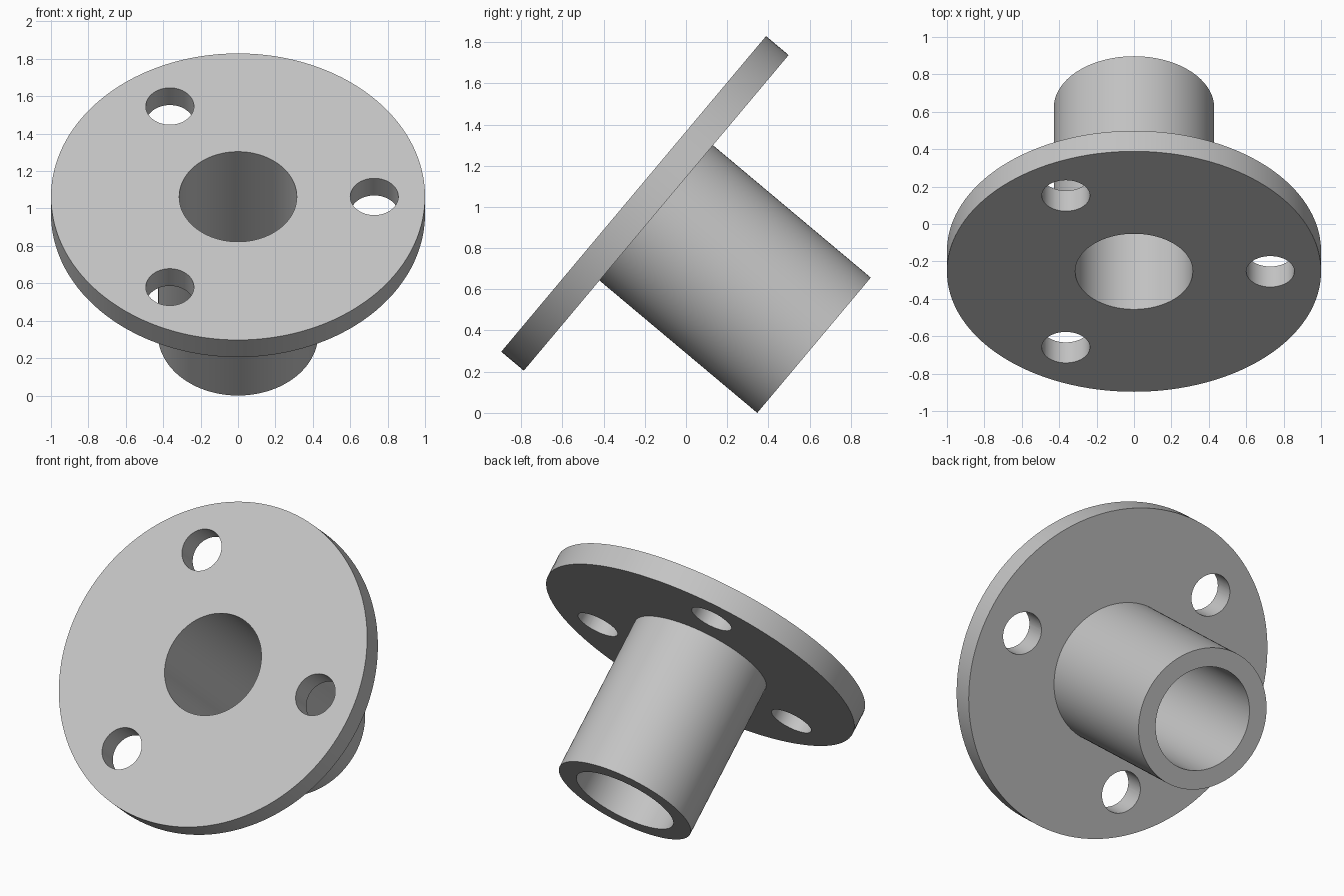
import bpy, bmesh, math
from mathutils import Matrix, Vector

if "Cube" in bpy.data.objects:
    bpy.data.objects.remove(bpy.data.objects["Cube"])

TILT = math.radians(50)
FLANGE_R, FLANGE_T = 1.0, 0.143
TUBE_R, BORE_R, LENGTH = 0.4286, 0.3143, 1.143
HOLE_R, HOLE_CIRCLE, HOLES = 0.1286, 0.7286, 3
SIDES = 128

grey = bpy.data.materials.new("light grey")
grey.diffuse_color = (0.55, 0.55, 0.55, 1)
grey.use_nodes = True
grey.node_tree.nodes["Principled BSDF"].inputs["Base Color"].default_value = grey.diffuse_color


def add_object(name, bm):
    bmesh.ops.recalc_face_normals(bm, faces=bm.faces)
    mesh = bpy.data.meshes.new(name)
    bm.to_mesh(mesh)
    bm.free()
    mesh.materials.append(grey)
    obj = bpy.data.objects.new(name, mesh)
    bpy.context.collection.objects.link(obj)
    return obj


# Flange and tube: one closed profile turned around the local z axis
profile = [(BORE_R, 0), (FLANGE_R, 0), (FLANGE_R, -FLANGE_T),
           (TUBE_R, -FLANGE_T), (TUBE_R, -LENGTH), (BORE_R, -LENGTH)]
bm = bmesh.new()
verts = [bm.verts.new((r, 0, z)) for r, z in profile]
edges = [bm.edges.new((verts[i - 1], verts[i])) for i in range(len(verts))]
bmesh.ops.spin(bm, geom=verts + edges, cent=(0, 0, 0), axis=(0, 0, 1),
               angle=math.tau, steps=SIDES, use_merge=True)
bmesh.ops.remove_doubles(bm, verts=bm.verts, dist=1e-5)
flange = add_object("flanged_tube", bm)

# Bolt hole cutters, evenly spaced around the flange
bm = bmesh.new()
for i in range(HOLES):
    a = math.tau * i / HOLES
    pos = Vector((HOLE_CIRCLE * math.cos(a), HOLE_CIRCLE * math.sin(a), -FLANGE_T / 2))
    bmesh.ops.create_cone(bm, cap_ends=True, segments=64, radius1=HOLE_R,
                          radius2=HOLE_R, depth=FLANGE_T * 2,
                          matrix=Matrix.Translation(pos))
cutter = add_object("bolt_hole_cutter", bm)
cutter.hide_render = True

# Cut the bolt holes, then drop the cutter
bpy.context.view_layer.objects.active = flange
flange.select_set(True)
mod = flange.modifiers.new("bolt_holes", 'BOOLEAN')
mod.operation = 'DIFFERENCE'
mod.solver = 'EXACT'
mod.object = cutter
bpy.ops.object.modifier_apply(modifier=mod.name)
bpy.data.objects.remove(cutter)
bpy.ops.object.shade_smooth_by_angle(angle=math.radians(30))

# Tilt the part so the flange faces front and up, with the tube on the ground
flange.rotation_euler = (TILT, 0, 0)
s, c = math.sin(TILT), math.cos(TILT)
flange.location = (0, (c * FLANGE_R - s * LENGTH - c * TUBE_R) / 2,
                   c * LENGTH + s * TUBE_R)
